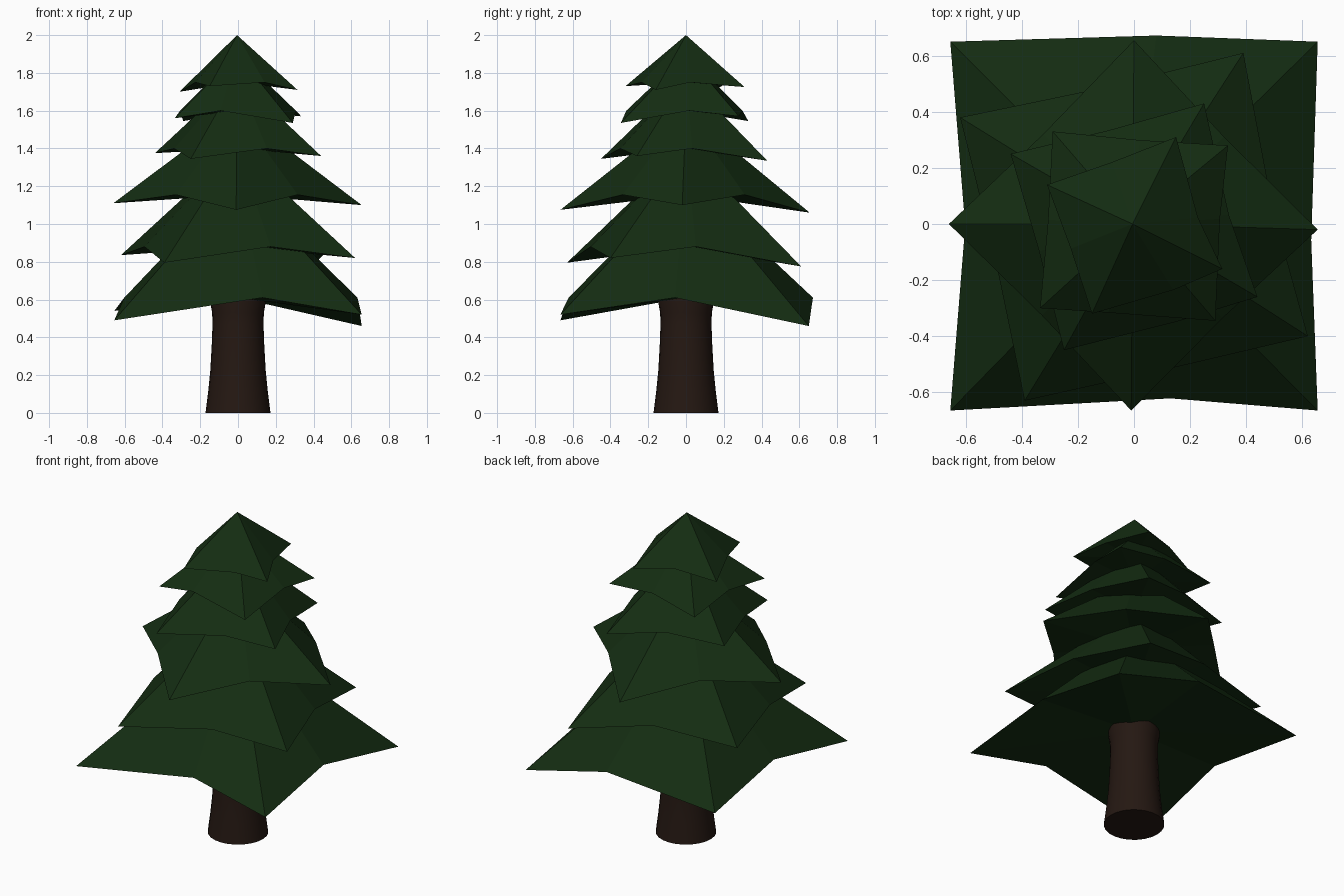
import bpy, bmesh, math
from mathutils import Vector

if "Cube" in bpy.data.objects:
    bpy.data.objects.remove(bpy.data.objects["Cube"])


def material(name, rgb):
    m = bpy.data.materials.new(name)
    m.diffuse_color = (*rgb, 1)
    m.use_nodes = True
    m.node_tree.nodes["Principled BSDF"].inputs["Base Color"].default_value = m.diffuse_color
    return m


def finish(bm, name, mat):
    bmesh.ops.recalc_face_normals(bm, faces=bm.faces[:])
    me = bpy.data.meshes.new(name)
    bm.to_mesh(me)
    bm.free()
    ob = bpy.data.objects.new(name, me)
    bpy.context.collection.objects.link(ob)
    me.materials.append(mat)
    return ob


green = material("needles", (0.007, 0.026, 0.006))
brown = material("bark", (0.018, 0.009, 0.006))


def branch_tier(name, tips, mid_z, apex_z, shift):
    """Four-pointed star pyramid: drooping tips, raised side midpoints, nearly flat underside."""
    bm = bmesh.new()
    ring = []
    for i, tip in enumerate(tips):
        a, b = Vector(tip), Vector(tips[(i + 1) % 4])
        mid = (a + b) / 2 * 0.98 + Vector(shift[i] + (0,))
        mid.z = mid_z
        ring += [bm.verts.new(a), bm.verts.new(mid)]
    top = bm.verts.new((-0.005, 0, apex_z))
    base = bm.verts.new((0, 0, mid_z))
    for i in range(8):
        a, b = ring[i], ring[(i + 1) % 8]
        bm.faces.new((a, b, top))
        bm.faces.new((b, a, base))
    return finish(bm, name, green)


# Tips run counter-clockwise: front-left, right, back, left
even = [(0, 0)] * 4
nudge = [(0.06, 0), (0, -0.05), (0, 0), (0, 0)]
tiers = [
    ([(-.655, -.665, .49), (.655, -.665, .52), (.655, .65, .46), (-.655, .65, .54)], .61, 1.24,
     [(.13, .03), (-.01, -.05), (.08, .035), (.04, 0)]),
    ([(-.39, -.63, .795), (.62, -.40, .82), (.39, .61, .775), (-.62, .38, .835)], .88, 1.40, nudge),
    ([(-.01, -.665, 1.075), (.655, -.02, 1.10), (0, .655, 1.06), (-.66, 0, 1.11)], 1.155, 1.60, even),
    ([(-.25, -.45, 1.345), (.44, -.26, 1.36), (.25, .43, 1.335), (-.44, .25, 1.375)], 1.40, 1.78, nudge),
    ([(-.335, -.30, 1.56), (.29, -.345, 1.535), (.335, .28, 1.57), (-.29, .33, 1.545)], 1.60, 1.90,
     [(-.07, 0), (0, .05), (0, 0), (0, 0)]),
    ([(-.15, -.32, 1.73), (.315, -.16, 1.71), (.15, .31, 1.725), (-.31, .14, 1.70)], 1.75, 2.0, nudge),
]
for n, t in enumerate(tiers):
    branch_tier(f"branch_tier_{n + 1}", *t)

# Trunk: flared lathe profile
bm = bmesh.new()
profile = [(.172, 0), (.157, .12), (.147, .22), (.139, .36), (.135, .47), (.137, .53), (.146, .58), (.146, .64)]
sides = 24
rings = [[bm.verts.new((r * math.cos(k * math.tau / sides), r * math.sin(k * math.tau / sides), z))
          for k in range(sides)] for r, z in profile]
for lo, hi in zip(rings, rings[1:]):
    for k in range(sides):
        j = (k + 1) % sides
        bm.faces.new((lo[k], lo[j], hi[j], hi[k]))
bm.faces.new(rings[0])
bm.faces.new(rings[-1])
trunk = finish(bm, "trunk", brown)
bpy.context.view_layer.objects.active = trunk
trunk.select_set(True)
bpy.ops.object.shade_smooth_by_angle(angle=math.radians(40))
